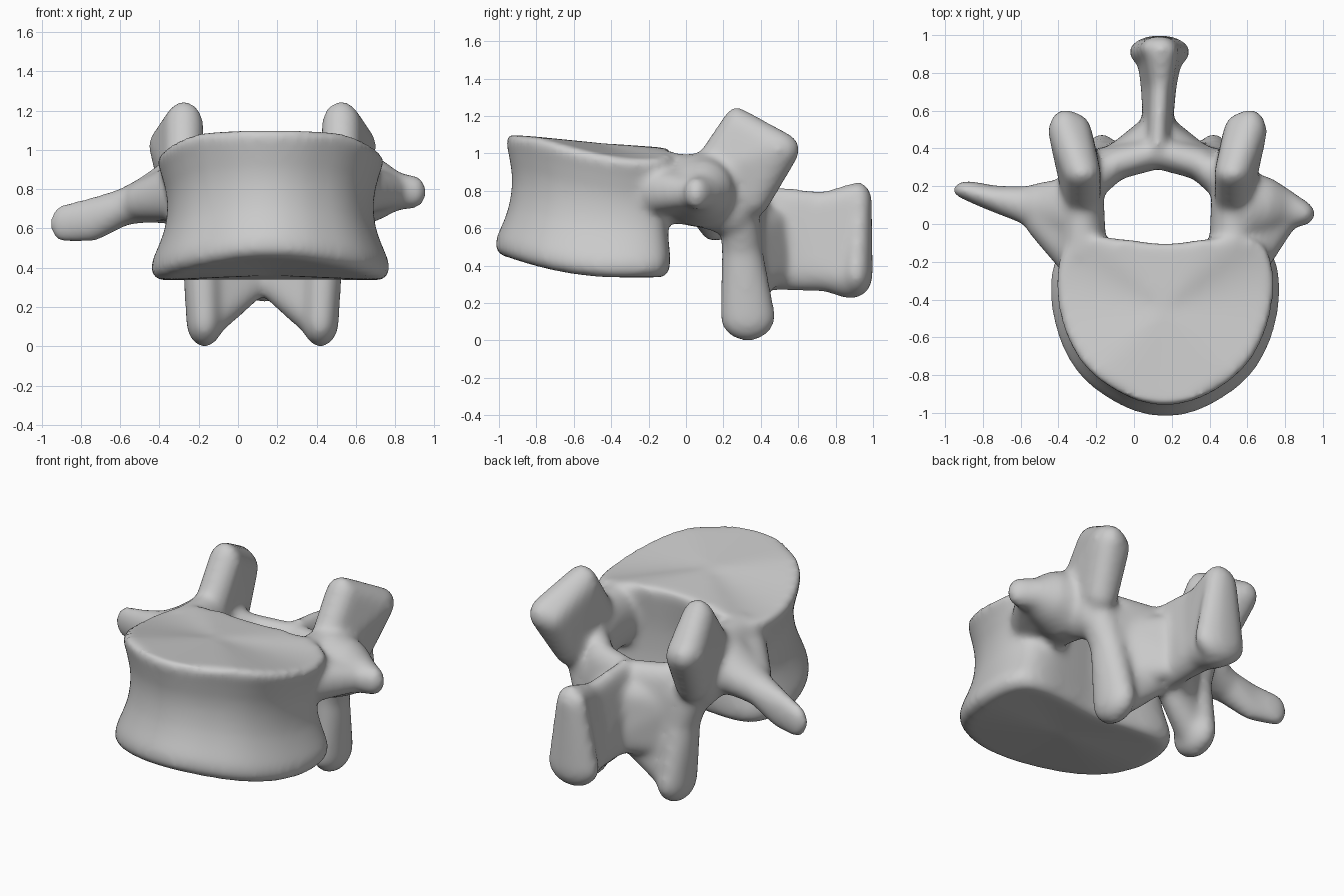
import bpy, bmesh
from mathutils import Matrix, Vector

cube = bpy.data.objects.get("Cube")
if cube:
    bpy.data.objects.remove(cube)

MID = 0.125          # midline of the rear arch
BODY_X = 0.165       # midline of the front drum
bm = bmesh.new()


def hull(*blobs):
    """Convex skin around ellipsoids given as x, y, z, rx, ry, rz."""
    part = bmesh.new()
    for x, y, z, rx, ry, rz in blobs:
        m = Matrix.Translation((x, y, z)) @ Matrix.Diagonal((rx, ry, rz, 1))
        bmesh.ops.create_icosphere(part, subdivisions=3, radius=1, matrix=m)
    res = bmesh.ops.convex_hull(part, input=part.verts)
    bmesh.ops.delete(part, geom=list({v for v in res["geom_interior"]
                     if isinstance(v, bmesh.types.BMVert)}), context='VERTS')
    mesh = bpy.data.meshes.new("part")
    part.to_mesh(mesh)
    part.free()
    bm.from_mesh(mesh)
    bpy.data.meshes.remove(mesh)


def chain(*blobs):
    for a, b in zip(blobs, blobs[1:]):
        hull(a, b)


def both(build, *blobs):
    """Build on both sides of the arch midline."""
    for s in (-1, 1):
        build(*[(MID + s * b[0], *b[1:]) for b in blobs])


def cut_corners(points):
    pts = [Vector(p) for p in points]
    return [p.lerp(q, f) for p, q in zip(pts, pts[1:] + pts[:1]) for f in (.25, .75)]


# Vertebral body: D-shaped outline lofted through a waisted profile
half = [(0, -.11), (.2, -.08), (.4, -.06), (.53, -.1), (.58, -.23), (.58, -.4),
        (.53, -.6), (.42, -.78), (.23, -.91), (.1, -.955), (0, -.965)]
outline = cut_corners(cut_corners(half + [(-x, y) for x, y in half[-2:0:-1]]))
profile = [(0, .98, .97), (.06, 1.05, 1.04), (.15, 1.04, 1.04), (.3, .97, .98),
           (.4, .93, .95), (.5, .91, .935), (.6, .905, .93), (.7, .915, .94),
           (.85, .96, .975), (.95, 1, 1), (1, .97, .98)]
rings = []
for t, sx, sy in profile:
    ring = []
    for x, y in outline:
        low = .335 + .13 * max(0, (-.3 - y) / .7) ** 2
        high = min(1.1, 1.04 - .1 * (y + .2)) - .07 * abs(x / .57) ** 4
        ring.append(bm.verts.new((BODY_X + x * sx,
                                  -.4 + (y + .4) * sy - .04 * (1 - t) ** 2,
                                  low + (high - low) * t)))
    rings.append(ring)
n = len(outline)
for a, b in zip(rings, rings[1:]):
    for i in range(n):
        j = (i + 1) % n
        bm.faces.new((a[i], a[j], b[j], b[i]))
for ring, z in ((rings[0], .36), (rings[-1], 1.055)):
    hub = bm.verts.new((BODY_X, -.45, z))
    for i in range(n):
        bm.faces.new((ring[i], ring[(i + 1) % n], hub))

# Pedicles joining the body to the arch
both(chain, (.40, -.16, .82, .13, .1, .18), (.40, .08, .8, .12, .1, .2),
     (.40, .25, .74, .11, .12, .18))
# Superior articular processes, as tilted blades
both(hull, (.40, .12, .88, .1, .1, .13), (.40, .27, 1.13, .1, .08, .12),
     (.49, .49, 1.02, .09, .12, .1), (.44, .49, 1.0, .09, .1, .1),
     (.42, .36, .78, .1, .1, .12))
# Inferior articular processes, webbed to the middle of the arch
both(chain, (.37, .28, .7, .11, .11, .12), (.31, .3, .48, .1, .11, .1),
     (.295, .33, .13, .095, .15, .135))
both(hull, (.31, .31, .5, .09, .09, .1), (.28, .33, .14, .09, .1, .11),
     (0, .4, .38, .05, .07, .12))
# Laminae curving round the canal and flaring into the spine
both(chain, (.40, .17, .74, .09, .09, .17), (.23, .32, .69, .09, .09, .14),
     (0, .38, .68, .07, .09, .13))
both(hull, (.30, .32, .64, .08, .08, .12), (0, .38, .7, .06, .09, .11),
     (.22, .34, .36, .08, .08, .1), (0, .42, .38, .05, .07, .11))
both(hull, (.22, .35, .56, .08, .07, .12), (.2, .36, .36, .08, .07, .1),
     (0, .52, .62, .05, .06, .1), (0, .55, .4, .05, .06, .1))

# Spinous process with a thickened end
hull((MID, .42, .7, .06, .08, .13), (MID, .42, .4, .07, .08, .13),
     (MID + .015, .72, .71, .055, .1, .09), (MID + .005, .72, .38, .095, .1, .12))
hull((MID + .02, .72, .7, .055, .1, .09), (MID + .005, .72, .38, .095, .08, .11),
     (MID + .02, .92, .75, .09, .075, .1), (MID + .01, .88, .35, .12, .11, .13))
hull((MID + .01, .91, .36, .165, .09, .13), (MID + .01, .93, .74, .1, .065, .1))

# Transverse processes: one long and drooping, one short and blunt
chain((-.31, .06, .8, .1, .19, .18), (-.46, .08, .75, .09, .15, .12),
      (-.58, .1, .71, .08, .1, .095), (-.74, .135, .645, .08, .07, .115),
      (-.885, .18, .625, .075, .05, .1))
hull((-.33, -.17, .78, .09, .1, .14), (-.5, .02, .74, .08, .1, .1),
     (-.33, .05, .79, .09, .1, .15))
chain((.6, .08, .8, .1, .2, .2), (.71, .09, .8, .08, .16, .16),
      (.8, .08, .79, .07, .11, .1), (.9, .055, .785, .06, .065, .085))
hull((.64, -.18, .8, .09, .09, .12), (.8, .02, .79, .06, .08, .08),
     (.64, .05, .8, .09, .1, .14))

# Fuse all parts into one smooth bone
bmesh.ops.recalc_face_normals(bm, faces=bm.faces)
mesh = bpy.data.meshes.new("vertebra")
bm.to_mesh(mesh)
bm.free()
bone = bpy.data.objects.new("vertebra", mesh)
bpy.context.collection.objects.link(bone)
remesh = bone.modifiers.new("fuse", 'REMESH')
remesh.mode = 'VOXEL'
remesh.voxel_size = .018
remesh.use_smooth_shade = True
smooth = bone.modifiers.new("soften", 'SMOOTH')
smooth.factor = .5
smooth.iterations = 20

mat = bpy.data.materials.new("bone grey")
mat.use_nodes = True
colour = (.6, .6, .6, 1)
mat.diffuse_color = colour
mat.node_tree.nodes["Principled BSDF"].inputs["Base Color"].default_value = colour
mesh.materials.append(mat)
